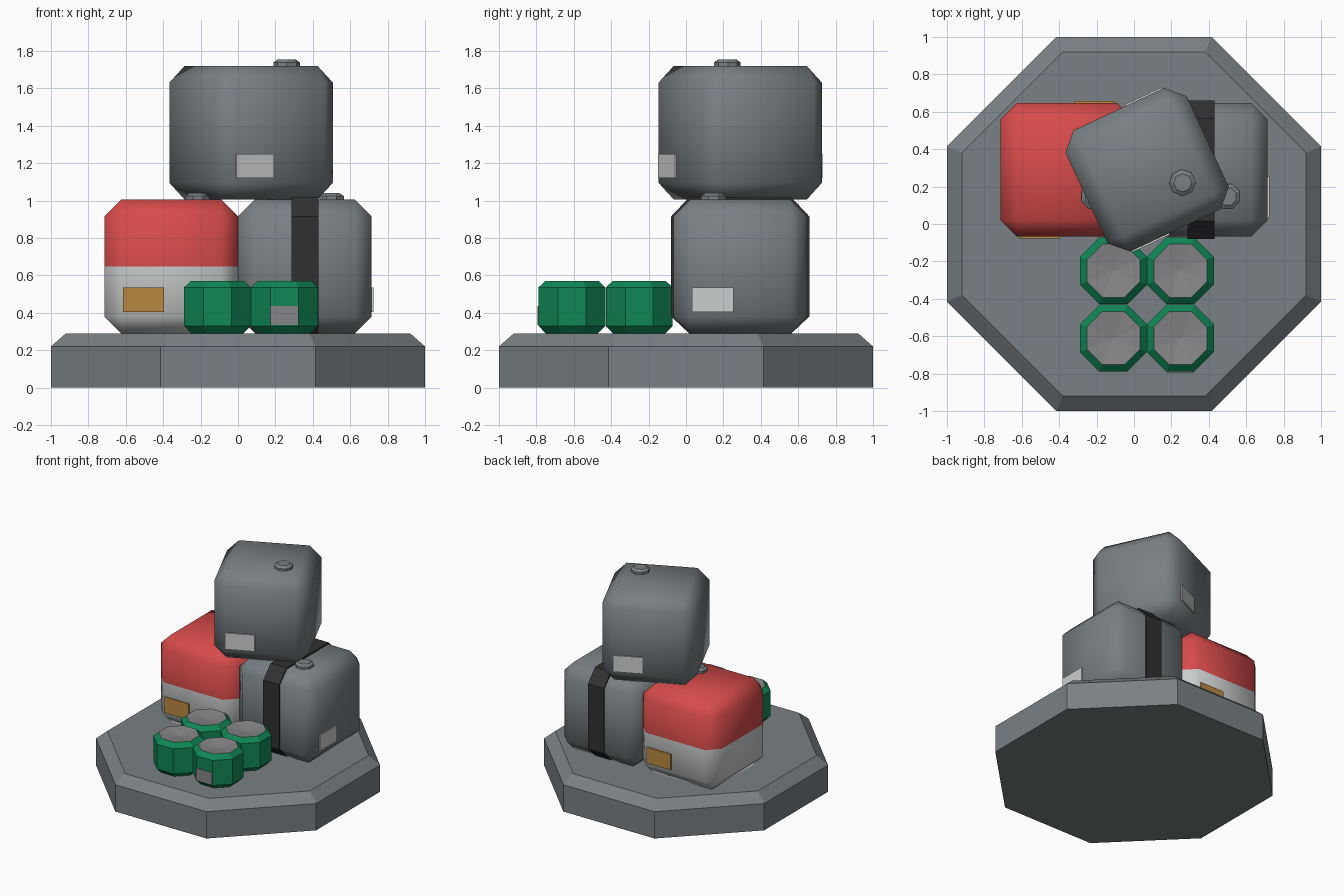
import bpy, bmesh, math
from mathutils import Matrix

if "Cube" in bpy.data.objects:
    bpy.data.objects.remove(bpy.data.objects["Cube"])


def material(name, rgb):
    m = bpy.data.materials.new(name)
    m.diffuse_color = (*rgb, 1)
    m.use_nodes = True
    m.node_tree.nodes["Principled BSDF"].inputs["Base Color"].default_value = m.diffuse_color
    return m


GREY = material("slate grey", (0.19, 0.215, 0.227))
RED = material("red", (0.68, 0.07, 0.07))
WHITE = material("off white", (0.60, 0.62, 0.62))
GREEN = material("green", (0.005, 0.24, 0.09))
METAL = material("can metal", (0.24, 0.24, 0.25))
GOLD = material("ochre label", (0.48, 0.25, 0.055))
BLACK = material("strap black", (0.03, 0.03, 0.03))

S, BEV, FLOOR = 0.715, 0.09, 0.29   # box size, chamfer, top of base
H = S / 2


def finish(bm, name, mats, matrix=Matrix(), smooth=False):
    bmesh.ops.recalc_face_normals(bm, faces=bm.faces)
    for f in bm.faces:
        f.smooth = smooth
    me = bpy.data.meshes.new(name)
    bm.to_mesh(me)
    bm.free()
    for m in mats:
        me.materials.append(m)
    ob = bpy.data.objects.new(name, me)
    ob.matrix_world = matrix
    bpy.context.collection.objects.link(ob)
    return ob


def octagon_lathe(name, profile, mats, matrix=Matrix(), top_point=None):
    """Stack of octagons; profile = (flat-to-centre distance, z)."""
    bm = bmesh.new()
    rings = []
    for a, z in profile:
        r = a / math.cos(math.pi / 8)
        rings.append([bm.verts.new((r * math.cos(math.pi / 8 + k * math.pi / 4),
                                    r * math.sin(math.pi / 8 + k * math.pi / 4), z))
                      for k in range(8)])
    for lo, hi in zip(rings, rings[1:]):
        for k in range(8):
            bm.faces.new((lo[k], lo[(k + 1) % 8], hi[(k + 1) % 8], hi[k]))
    bm.faces.new(rings[0])
    if top_point is None:
        bm.faces.new(rings[-1])
    else:   # dished lid
        tip = bm.verts.new((0, 0, top_point))
        for k in range(8):
            f = bm.faces.new((rings[-1][k], rings[-1][(k + 1) % 8], tip))
            f.material_index = 1
    return finish(bm, name, mats, matrix)


def plate(name, size, centre, mat, matrix=Matrix()):
    bm = bmesh.new()
    bmesh.ops.create_cube(bm, size=1, matrix=Matrix.Translation(centre) @ Matrix.Diagonal((*size, 1)))
    return finish(bm, name, [mat], matrix)


def container(name, x, y, z, yaw, label_turns, label_mat, two_tone=False):
    """Chamfered box with a small cap on top and thin labels on its sides."""
    place = Matrix.Translation((x, y, z)) @ Matrix.Rotation(yaw, 4, 'Z')
    bm = bmesh.new()
    bmesh.ops.create_cube(bm, size=S, matrix=Matrix.Translation((0, 0, H)))
    bmesh.ops.bevel(bm, geom=bm.edges[:], offset=BEV, segments=1, affect='EDGES')
    if two_tone:
        bmesh.ops.bisect_plane(bm, geom=bm.verts[:] + bm.edges[:] + bm.faces[:],
                               plane_co=(0, 0, H), plane_no=(0, 0, 1))
        for f in bm.faces:
            f.material_index = int(f.calc_center_median().z < H)
    finish(bm, name, [RED, WHITE] if two_tone else [GREY], place, smooth=True)
    octagon_lathe(name + "_cap", [(0.066, 0), (0.066, 0.018), (0.045, 0.034)], [GREY],
                  place @ Matrix.Translation((0.143, -0.143, S)))
    for i, turn in enumerate(label_turns):
        plate(f"{name}_label_{i + 1}", (0.22, 0.009, 0.13), (-0.147, -H - 0.0045, 0.18),
              label_mat, place @ Matrix.Rotation(turn, 4, 'Z'))
    return place


# Octagonal base
octagon_lathe("base", [(1, 0), (1, 0.22), (0.92, FLOOR)], [GREY])

# Three stacked containers
container("left_container", -H, 0.29, FLOOR, 0, (0, math.pi), GOLD, two_tone=True)
right = container("right_container", H, 0.29, FLOOR, 0, (math.pi / 2,), WHITE)
container("top_container", 0.07, 0.29, FLOOR + S, math.radians(25), (0, math.pi), WHITE)

# Strap running around the right container
bm = bmesh.new()
g = 0.012
w, c = H + g, H - BEV + g / 2
outline = [(-c, 0), (-w, BEV), (-w, S - BEV), (-c, S + g), (c, S + g), (w, S - BEV), (w, BEV), (c, 0)]
strap = bm.faces.new([bm.verts.new((-0.0725, y, z)) for y, z in outline])
ext = bmesh.ops.extrude_face_region(bm, geom=[strap])
bmesh.ops.translate(bm, vec=(0.145, 0, 0),
                    verts=[v for v in ext["geom"] if isinstance(v, bmesh.types.BMVert)])
finish(bm, "strap", [BLACK], right)

# Four cans with dished lids
for row, y in enumerate((-0.25, -0.61)):
    for col, x in enumerate((-0.11, 0.248)):
        octagon_lathe(f"can_{row * 2 + col + 1}",
                      [(0.14, 0), (0.179, 0.04), (0.179, 0.245), (0.142, 0.28)],
                      [GREEN, METAL], Matrix.Translation((x, y, FLOOR)), top_point=0.26)

# Small label on the front can
plate("can_label", (0.146, 0.005, 0.10), (0.248, -0.7905, 0.385), METAL)
